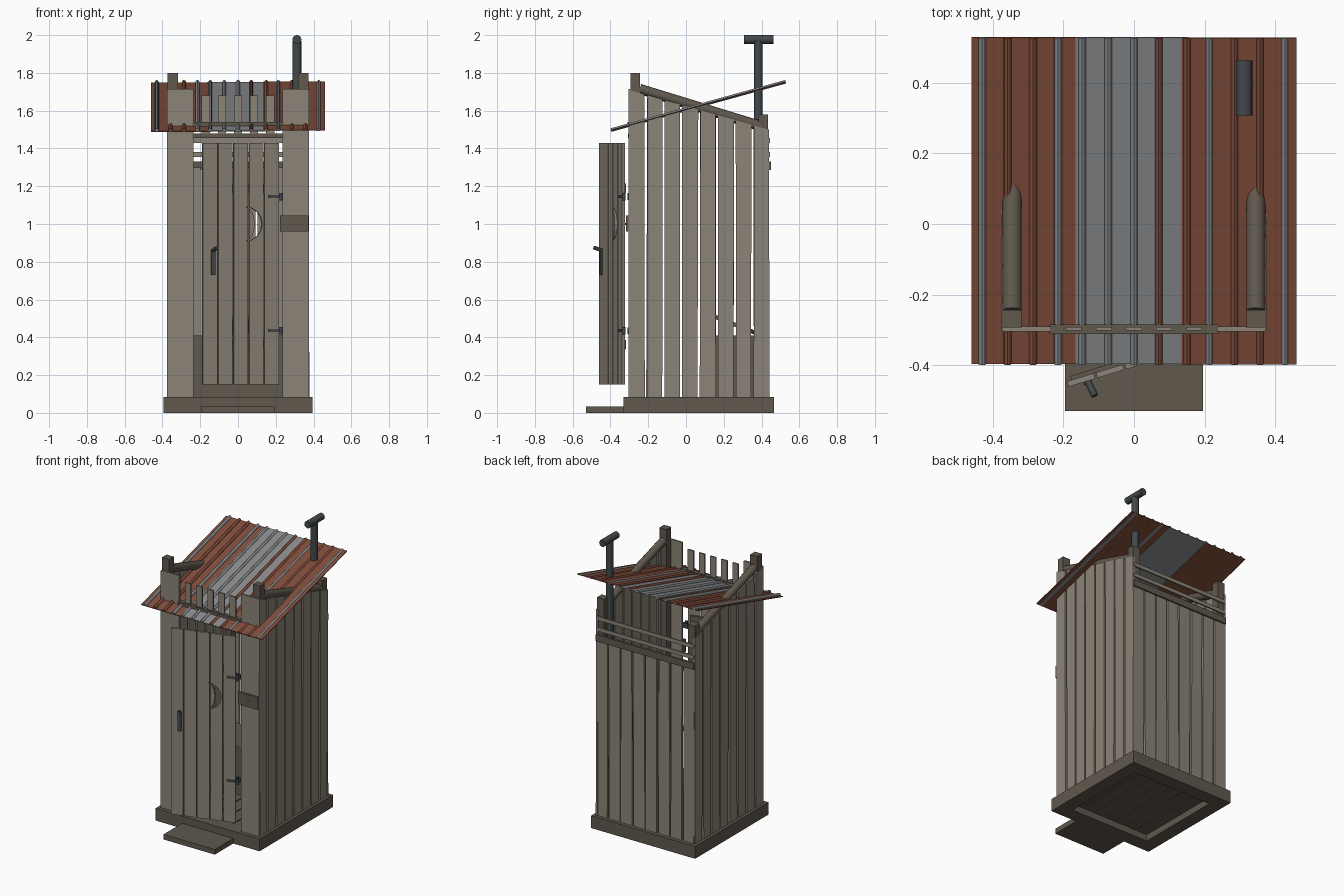
import bpy, bmesh, math, random
from mathutils import Vector, Matrix

if "Cube" in bpy.data.objects:
    bpy.data.objects.remove(bpy.data.objects["Cube"])

random.seed(4)


def material(name, rgb):
    m = bpy.data.materials.new(name)
    m.diffuse_color = (*rgb, 1)
    m.use_nodes = True
    m.node_tree.nodes["Principled BSDF"].inputs["Base Color"].default_value = m.diffuse_color
    return m


PLANK = material("weathered_plank", (0.26, 0.23, 0.185))
DARK = material("dark_timber", (0.115, 0.098, 0.075))
RUST = material("rusty_sheet", (0.22, 0.075, 0.045))
ZINC = material("zinc_sheet", (0.25, 0.26, 0.27))
IRON = material("dark_iron", (0.055, 0.065, 0.07))


def prism(name, shapes, axis, lo, hi, mat, matrix=None):
    """Extrude one or more 2D outlines along an axis from lo to hi."""
    place = {"x": lambda p, d: (d, p[0], p[1]),
             "y": lambda p, d: (p[0], d, p[1]),
             "z": lambda p, d: (p[0], p[1], d)}[axis]
    bm = bmesh.new()
    for pts in shapes:
        a = [bm.verts.new(place(p, lo)) for p in pts]
        b = [bm.verts.new(place(p, hi)) for p in pts]
        bm.faces.new(a)
        bm.faces.new(b[::-1])
        n = len(pts)
        for i in range(n):
            bm.faces.new((a[i], b[i], b[(i + 1) % n], a[(i + 1) % n]))
    bmesh.ops.recalc_face_normals(bm, faces=bm.faces)
    me = bpy.data.meshes.new(name)
    bm.to_mesh(me)
    bm.free()
    me.materials.append(mat)
    ob = bpy.data.objects.new(name, me)
    bpy.context.collection.objects.link(ob)
    if matrix:
        ob.matrix_world = matrix
    return ob


def rect(x0, x1, y0, y1):
    return [(x0, y0), (x1, y0), (x1, y1), (x0, y1)]


def box(name, x0, x1, y0, y1, z0, z1, mat, matrix=None):
    return prism(name, [rect(x0, x1, y0, y1)], "z", z0, z1, mat, matrix)


def rod(name, a, b, r, mat, sides=12, matrix=None):
    a, b = Vector(a), Vector(b)
    d = b - a
    turn = Matrix.Translation(a) @ d.to_track_quat("Z", "Y").to_matrix().to_4x4()
    ring = [(r * math.cos(t), r * math.sin(t))
            for t in (2 * math.pi * i / sides for i in range(sides))]
    ob = prism(name, [ring], "z", 0, d.length, mat, matrix @ turn if matrix else turn)
    for p in ob.data.polygons:
        p.use_smooth = len(p.vertices) == 4
    return ob


def planks(start, pitch, width, count, z0, top):
    """Uneven upright planks, with a top height given by a function."""
    out = []
    for i in range(count):
        u = start + pitch * i
        j = [random.uniform(-0.004, 0.004) for _ in range(4)]
        l, r = u + j[0], u + width + j[1]
        out.append([(l, z0), (r, z0), (u + width + j[2], top(u + width)), (u + j[3], top(u))])
    return out


# base frame, floor boards and step
for s, n in ((-1, "left"), (1, "right")):
    box(n + "_base_beam", min(s * 0.3, s * 0.395), max(s * 0.3, s * 0.395), -0.33, 0.465, 0, 0.085, DARK)
for n, y in (("front", -0.33), ("back", 0.37)):
    box(n + "_base_beam", -0.3, 0.3, y, y + 0.095, 0, 0.085, DARK)
prism("floor_boards", [rect(-0.3 + 0.0867 * i, -0.22 + 0.0867 * i, -0.235, 0.37) for i in range(7)],
      "z", 0.045, 0.084, DARK)
box("floor_underlay", -0.3, 0.3, -0.235, 0.37, 0.06, 0.08, DARK)
box("front_step", -0.195, 0.195, -0.53, -0.31, 0, 0.035, DARK)


# corner posts, side walls, log rails and front boards on both sides
def slope(y):
    return 1.71 - (y + 0.3) * 0.285


for s, n in ((-1, "left"), (1, "right")):
    x = s * 0.345
    box(n + "_front_post", x - 0.027, x + 0.027, -0.293, -0.243, 0.085, 1.8, DARK)
    box(n + "_back_post", x - 0.027, x + 0.027, 0.383, 0.435, 0.085, 1.58, DARK)
    rod(n + "_log_rail", (x, -0.245, 1.715), (x, 0.39, 1.52), 0.027, DARK)
    prism(n + "_wall_planks", planks(-0.302, 0.0945, 0.081, 8, 0.085, slope),
          "x", s * 0.362, s * 0.375, PLANK)
    prism(n + "_front_board", [rect(min(s * 0.235, s * 0.373), max(s * 0.235, s * 0.373), 0.085, 1.715)],
          "y", -0.304, -0.291, PLANK)

# back wall with rail and vent slats
prism("back_wall_planks", planks(-0.37, 0.0945, 0.083, 8, 0.085, lambda u: 1.3),
      "y", 0.425, 0.44, PLANK)
box("back_rail", -0.372, 0.372, 0.435, 0.45, 1.285, 1.33, DARK)
for i, z in enumerate((1.355, 1.43)):
    box(f"back_vent_slat_{i}", -0.37, 0.37, 0.435, 0.446, z, z + 0.025, PLANK)

# vent above the door
box("door_header", -0.24, 0.24, -0.308, -0.285, 1.455, 1.48, DARK)
box("front_vent_rail", -0.24, 0.24, -0.311, -0.284, 1.515, 1.54, DARK)
prism("front_vent_slats", [rect(x - 0.022, x + 0.022, 1.47, 1.68) for x in (-0.17, -0.085, 0, 0.085, 0.17)],
      "y", -0.302, -0.292, PLANK)

# bench inside, with a tilted round lid
box("bench", -0.36, 0.36, 0.13, 0.42, 0.085, 0.41, DARK)
rod("bench_lid", (0, 0.26, 0.455), (0, 0.268, 0.475), 0.115, DARK, 16)

# door, slightly open: local origin on the hinge line, leaf towards -x
D = Matrix.Translation((0.215, -0.322, 0)) @ Matrix.Rotation(math.radians(17), 4, "Z")
door = prism("door_planks", [rect(-0.082 - 0.0853 * i, -0.003 - 0.0853 * i, 0.15, 1.43) for i in range(5)],
             "y", -0.016, 0, PLANK, D)
arc = [math.radians(-90 + 22.5 * i) for i in range(9)]
moon = [(-0.185 + 0.09 * math.cos(t), 1.0 + 0.09 * math.sin(t)) for t in arc]
moon += [(-0.185 + 0.048 * math.cos(t), 1.0 + 0.09 * math.sin(t)) for t in arc[-2:0:-1]]
cutter = prism("moon_cutter", [moon], "y", -0.1, 0.1, DARK, D)
cutter.hide_render = True
mod = door.modifiers.new("moon_hole", "BOOLEAN")
mod.operation = "DIFFERENCE"
mod.solver = "EXACT"
mod.object = cutter
bpy.context.view_layer.objects.active = door
bpy.ops.object.modifier_apply(modifier=mod.name)
bpy.data.objects.remove(cutter)

# door battens, hinges and handle
for i, z in enumerate((0.36, 1.19)):
    box(f"door_batten_{i}", -0.41, -0.02, 0, 0.012, z - 0.025, z + 0.025, DARK, D)
for i, z in enumerate((0.435, 1.145)):
    box(f"hinge_strap_{i}", -0.06, 0.0, -0.02, -0.015, z - 0.008, z + 0.008, IRON, D)
    rod(f"hinge_pin_{i}", (0.008, -0.01, z - 0.02), (0.008, -0.01, z + 0.02), 0.01, IRON, 8, D)
    box(f"hinge_leaf_{i}", 0.2, 0.235, -0.31, -0.302, z - 0.018, z + 0.018, IRON)
box("handle_plate", -0.38, -0.357, -0.025, -0.015, 0.73, 0.865, IRON, D)
rod("handle_lever", (-0.367, -0.015, 0.86), (-0.36, -0.062, 0.875), 0.01, IRON, 8, D)

# brace nailed over the right front board
box("latch_board", 0.222, 0.373, -0.318, -0.304, 0.96, 1.045, DARK)
rod("latch_nail", (0.298, -0.322, 1.0), (0.298, -0.317, 1.0), 0.006, IRON, 8)

# corrugated roof: three overlapping sheets with ribs, rising to the back
R = Matrix.Translation((0, -0.395, 1.488)) @ Matrix.Rotation(math.atan2(0.256, 0.925), 4, "X")
LENGTH = 0.96
sheets = (("left", -0.46, -0.14, RUST), ("middle", -0.165, 0.155, ZINC), ("right", 0.135, 0.46, RUST))
for i, (n, x0, x1, mat) in enumerate(sheets):
    h = 0.003 * i
    box(n + "_roof_sheet", x0, x1, 0, LENGTH, h, h + 0.005, mat, R)


def rib(x):
    return [(x + 0.011 * math.cos(t), 0.005 + 0.014 * math.sin(t))
            for t in (math.pi * k / 6 for k in range(7))]


prism("zinc_roof_ribs", [rib(x) for x in (-0.43, -0.215, -0.147, -0.073, 0, 0.213, 0.427)],
      "y", 0, LENGTH, ZINC, R)
prism("rusty_roof_ribs", [rib(x) for x in (-0.358, -0.286, 0.07, 0.15, 0.285, 0.357)],
      "y", 0, LENGTH, RUST, R)

# vent pipe with a tee cap
rod("vent_pipe", (0.312, 0.383, 0.41), (0.312, 0.383, 1.97), 0.023, IRON, 16)
rod("vent_tee_cap", (0.312, 0.307, 1.977), (0.312, 0.463, 1.977), 0.0235, IRON, 16)
